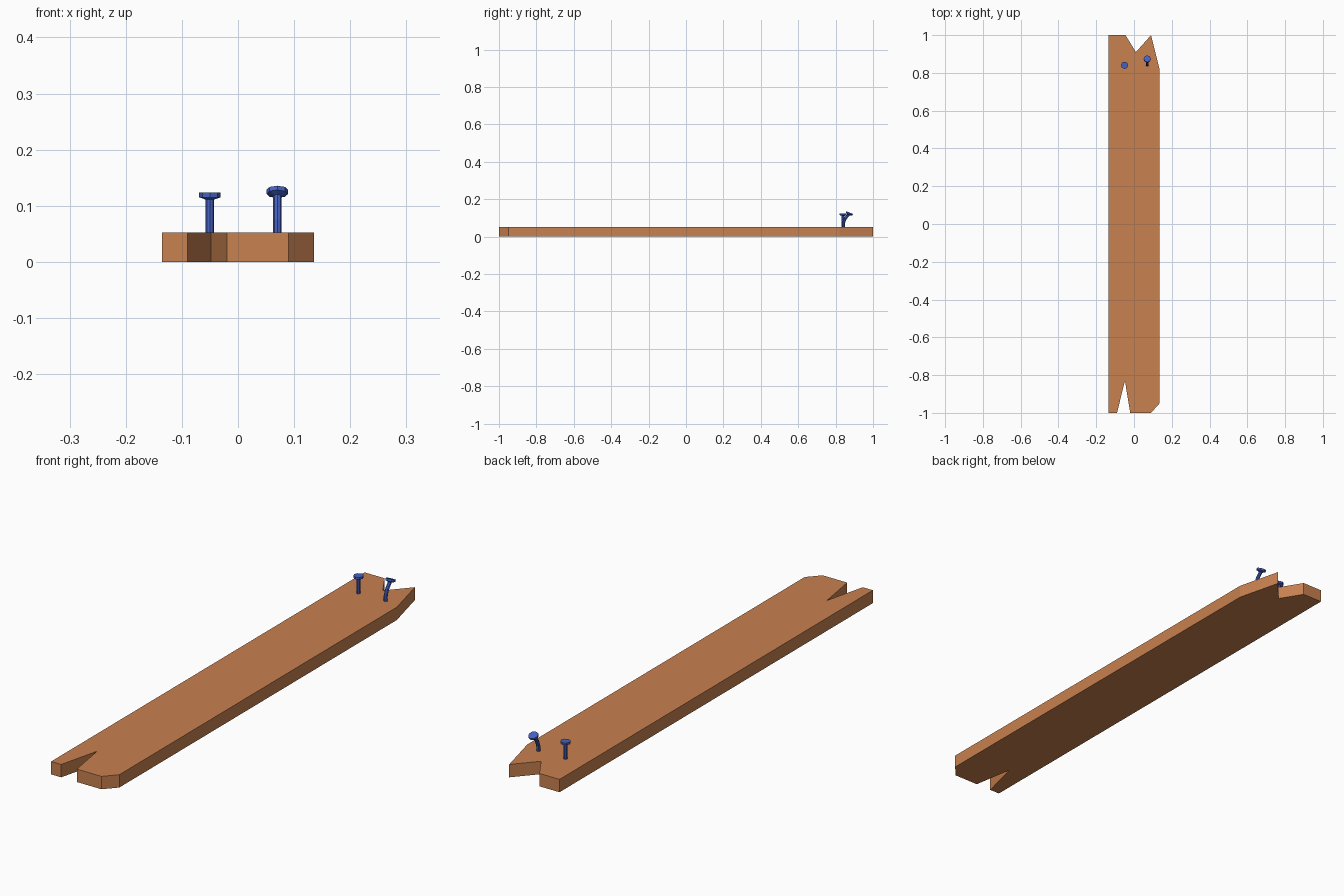
import bpy, bmesh
from math import cos, sin, pi, radians
from mathutils import Vector

if "Cube" in bpy.data.objects:
    bpy.data.objects.remove(bpy.data.objects["Cube"])


def material(name, color):
    m = bpy.data.materials.new(name)
    m.diffuse_color = color
    m.use_nodes = True
    m.node_tree.nodes["Principled BSDF"].inputs["Base Color"].default_value = m.diffuse_color
    return m


def finish(name, bm, mat):
    bmesh.ops.recalc_face_normals(bm, faces=bm.faces)
    me = bpy.data.meshes.new(name)
    bm.to_mesh(me)
    bm.free()
    ob = bpy.data.objects.new(name, me)
    bpy.context.collection.objects.link(ob)
    me.materials.append(mat)
    return ob


wood = material("wood", (0.58, 0.22, 0.08, 1))
metal = material("metal", (0.06, 0.12, 0.55, 1))

# Plank: broken-end outline extruded upward
outline = [(-0.135, -1), (-0.09, -1), (-0.048, -0.83), (-0.02, -1), (0.09, -1),
           (0.135, -0.95), (0.135, 0.82), (0.09, 1), (0.01, 0.91),
           (-0.045, 1), (-0.135, 1)]
bm = bmesh.new()
face = bm.faces.new([bm.verts.new((x, y, 0)) for x, y in outline])
ext = bmesh.ops.extrude_face_region(bm, geom=[face])
bmesh.ops.translate(bm, vec=(0, 0, 0.052),
                    verts=[v for v in ext["geom"] if isinstance(v, bmesh.types.BMVert)])
finish("plank", bm, wood)


# Nail: eight-sided rings (y offset, z, tilt in degrees, radius) skinned together
def nail(name, x, y, rings, sides=8):
    bm = bmesh.new()
    loops = []
    for dy, z, tilt, r in rings:
        t = radians(tilt)
        u, v = Vector((1, 0, 0)), Vector((0, cos(t), -sin(t)))
        c = Vector((x, y + dy, z))
        loops.append([bm.verts.new(c + r * (cos(2 * pi * i / sides) * u + sin(2 * pi * i / sides) * v))
                      for i in range(sides)])
    for a, b in zip(loops, loops[1:]):
        for i in range(sides):
            j = (i + 1) % sides
            bm.faces.new((a[i], a[j], b[j], b[i]))
    bm.faces.new(loops[0])
    bm.faces.new(loops[-1])
    return finish(name, bm, metal)


SHAFT, HEAD = 0.0075, 0.0192
nail("straight_nail", -0.05, 0.84,
     [(0, 0.04, 0, SHAFT), (0, 0.111, 0, SHAFT), (0, 0.115, 0, HEAD), (0, 0.1235, 0, HEAD)])
nail("bent_nail", 0.07, 0.841,
     [(0, 0.04, 0, SHAFT), (0.002, 0.075, 8, SHAFT), (0.011, 0.097, 24, SHAFT),
      (0.028, 0.117, 24, SHAFT), (0.031, 0.121, 22, HEAD), (0.034, 0.1285, 22, HEAD)])
